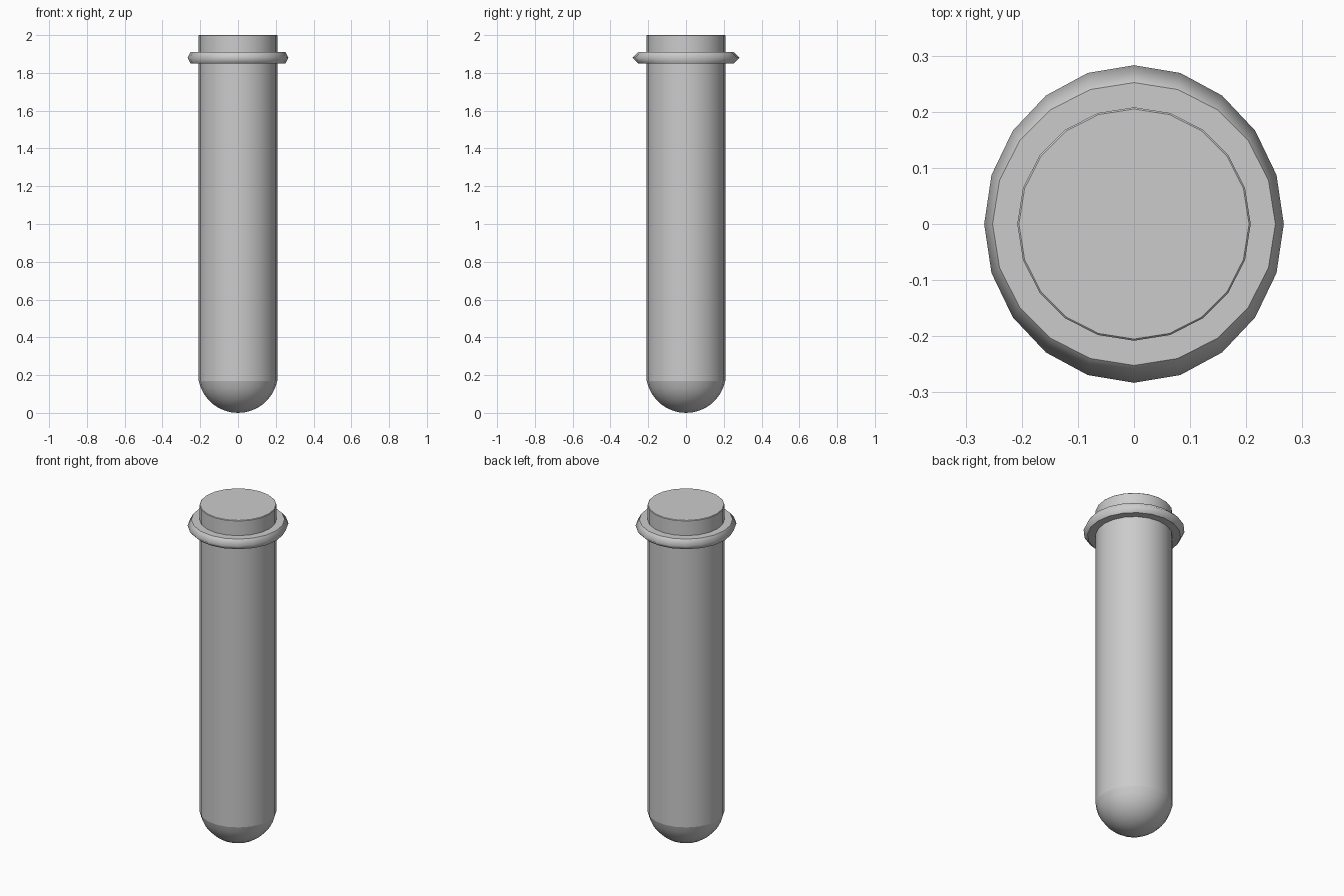
import bpy, bmesh
from math import sin, cos, pi, asin, sqrt

if "Cube" in bpy.data.objects:
    bpy.data.objects.remove(bpy.data.objects["Cube"])

SIDES = 20


def lathe(name, profile, sharp, cap_start=True, cap_end=True, closed=False):
    """Revolve (rx, ry, z) rings, listed bottom to top; 'sharp' holds hard ring indices."""
    bm = bmesh.new()
    rings = []
    for rx, ry, z in profile:
        if rx == 0:
            rings.append([bm.verts.new((0, 0, z))])
        else:
            rings.append([bm.verts.new((rx * cos(2 * pi * i / SIDES),
                                        ry * sin(2 * pi * i / SIDES), z))
                          for i in range(SIDES)])
    pairs = list(zip(rings, rings[1:]))
    if closed:
        pairs.append((rings[-1], rings[0]))
    for a, b in pairs:
        for i in range(SIDES):
            j = (i + 1) % SIDES
            if len(a) == 1:
                bm.faces.new((a[0], b[j], b[i]))
            else:
                bm.faces.new((a[i], a[j], b[j], b[i]))
    if cap_end:
        bm.faces.new(rings[-1])
    bmesh.ops.recalc_face_normals(bm, faces=bm.faces)
    for f in bm.faces:
        f.smooth = True
    for k in sharp:
        r = rings[k]
        for i in range(SIDES):
            bm.edges.get((r[i], r[(i + 1) % SIDES])).smooth = False
    me = bpy.data.meshes.new(name)
    bm.to_mesh(me)
    bm.free()
    ob = bpy.data.objects.new(name, me)
    bpy.context.collection.objects.link(ob)
    return ob


# Tube body: rounded bottom, straight wall, thin bevel at the closed top
R, H = 0.208, 0.17
ball = (R * R + H * H) / (2 * H)
end = pi / 2 - asin((ball - H) / ball)
STEPS = 8
profile = [(0, 0, 0)]
for k in range(1, STEPS + 1):
    a = end * k / STEPS
    profile.append((ball * sin(a), ball * sin(a), ball * (1 - cos(a))))
profile += [(R, R, 1.997), (R - 0.003, R - 0.003, 2.0)]
lathe("tube_body", profile, [STEPS, STEPS + 1, STEPS + 2])

# Collar ring: slightly oval outer ridge between flat top and bottom faces
lathe("collar_ring", [(0.2, 0.2, 1.85), (0.252, 0.252, 1.85), (0.267, 0.283, 1.88),
                      (0.252, 0.252, 1.91), (0.2, 0.2, 1.91)],
      [0, 1, 3, 4], cap_end=False, closed=True)
